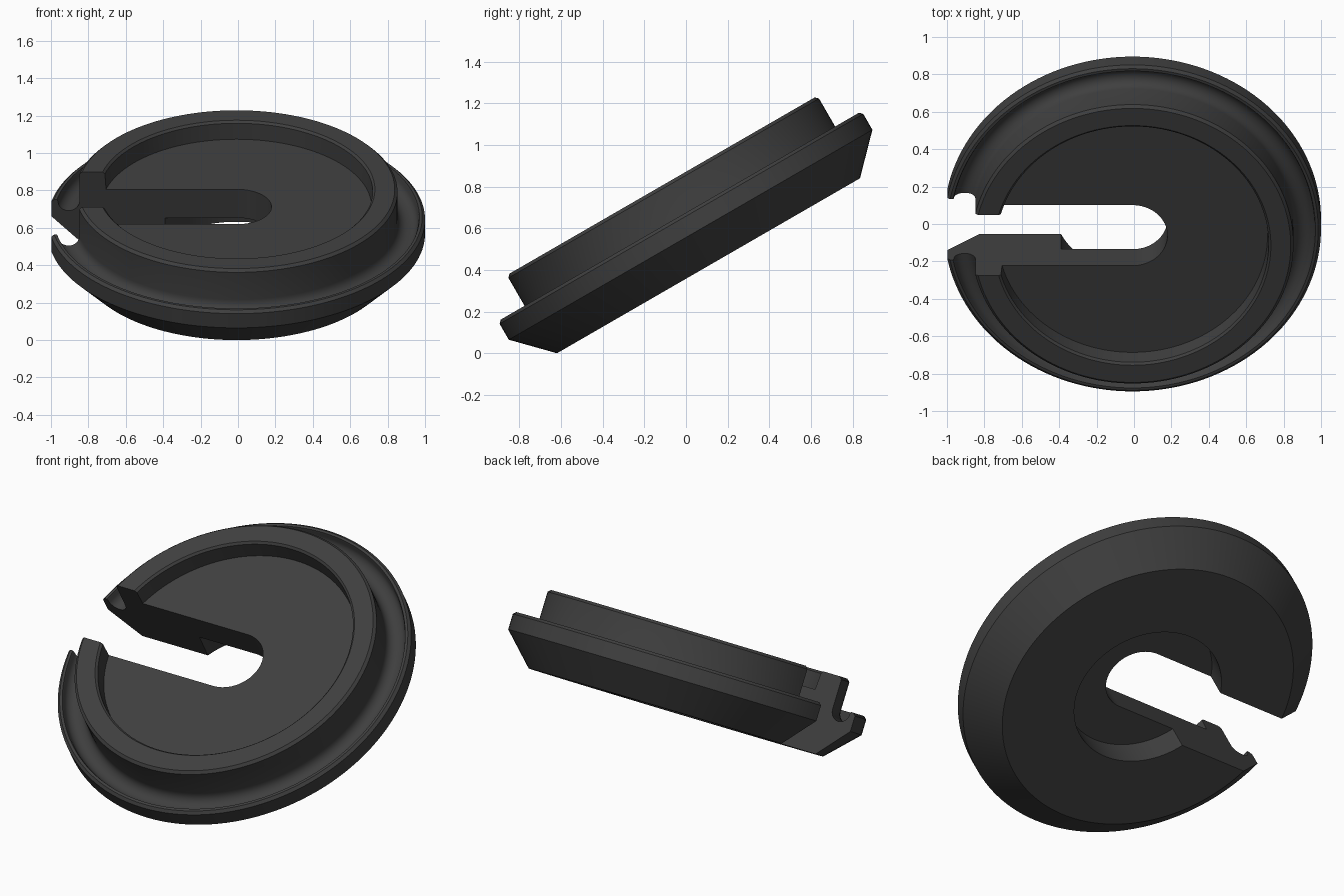
import bpy, bmesh, math
from mathutils import Matrix

cube = bpy.data.objects.get("Cube")
if cube:
    bpy.data.objects.remove(cube, do_unlink=True)

SEGMENTS = 144
SLOT = 0.187          # half width of the cable slot

mat = bpy.data.materials.new("dark grey plastic")
mat.use_nodes = True
colour = (0.05, 0.05, 0.05, 1)
mat.diffuse_color = colour
bsdf = next(n for n in mat.node_tree.nodes if n.type == 'BSDF_PRINCIPLED')
bsdf.inputs["Base Color"].default_value = colour


def make_object(name, bm):
    bmesh.ops.recalc_face_normals(bm, faces=bm.faces)
    mesh = bpy.data.meshes.new(name)
    bm.to_mesh(mesh)
    bm.free()
    mesh.materials.append(mat)
    obj = bpy.data.objects.new(name, mesh)
    bpy.context.collection.objects.link(obj)
    return obj


def lathe(name, profile):
    bm = bmesh.new()
    verts = [bm.verts.new((r, 0, h)) for r, h in profile]
    edges = [bm.edges.new(pair) for pair in zip(verts, verts[1:])]
    bmesh.ops.spin(bm, geom=verts + edges, cent=(0, 0, 0), axis=(0, 0, 1),
                   angle=math.tau, steps=SEGMENTS, use_merge=True)
    bmesh.ops.remove_doubles(bm, verts=bm.verts, dist=1e-5)
    return make_object(name, bm)


# Disc section: underside recess, bevelled rim, round groove, raised ring, sunken floor
groove = [(0.917 + 0.056 * math.cos(a), 0.262 - 0.056 * math.sin(a))
          for a in (math.pi * i / 10 for i in range(11))]
profile = ([(0, 0.162), (0.425, 0.162), (0.425, 0), (0.84, 0),
            (1.008, 0.172), (1.008, 0.26), (0.993, 0.275), (0.978, 0.275)]
           + groove
           + [(0.861, 0.43), (0.846, 0.445), (0.74, 0.445),
              (0.728, 0.433), (0.722, 0.338), (0, 0.338)])
disc = lathe("grommet_disc", profile)

# Round-ended slot running out through the right edge
bm = bmesh.new()
outline = [(SLOT * math.cos(a), SLOT * math.sin(a))
           for a in (math.pi * (i / 32 - 0.5) for i in range(33))]
outline += [(-1.3, SLOT), (-1.3, -SLOT)]
base = bm.faces.new([bm.verts.new((x, y, -0.2)) for x, y in outline])
top = bmesh.ops.extrude_face_region(bm, geom=[base])["geom"]
bmesh.ops.translate(bm, vec=(0, 0, 0.9),
                    verts=[g for g in top if isinstance(g, bmesh.types.BMVert)])
cutter = make_object("slot_cutter", bm)
cutter.hide_render = True

cut = disc.modifiers.new("slot", 'BOOLEAN')
cut.operation = 'DIFFERENCE'
cut.solver = 'EXACT'
cut.object = cutter
bpy.ops.object.select_all(action='DESELECT')
bpy.context.view_layer.objects.active = disc
disc.select_set(True)
bpy.ops.object.modifier_apply(modifier=cut.name)
bpy.data.objects.remove(cutter, do_unlink=True)

# Lean the disc back and set it on the ground
disc.matrix_world = (Matrix.Translation((-0.008, 0.108, 0.42))
                     @ Matrix.Rotation(math.radians(30), 4, 'X'))
bpy.ops.object.shade_smooth_by_angle(angle=math.radians(30))
